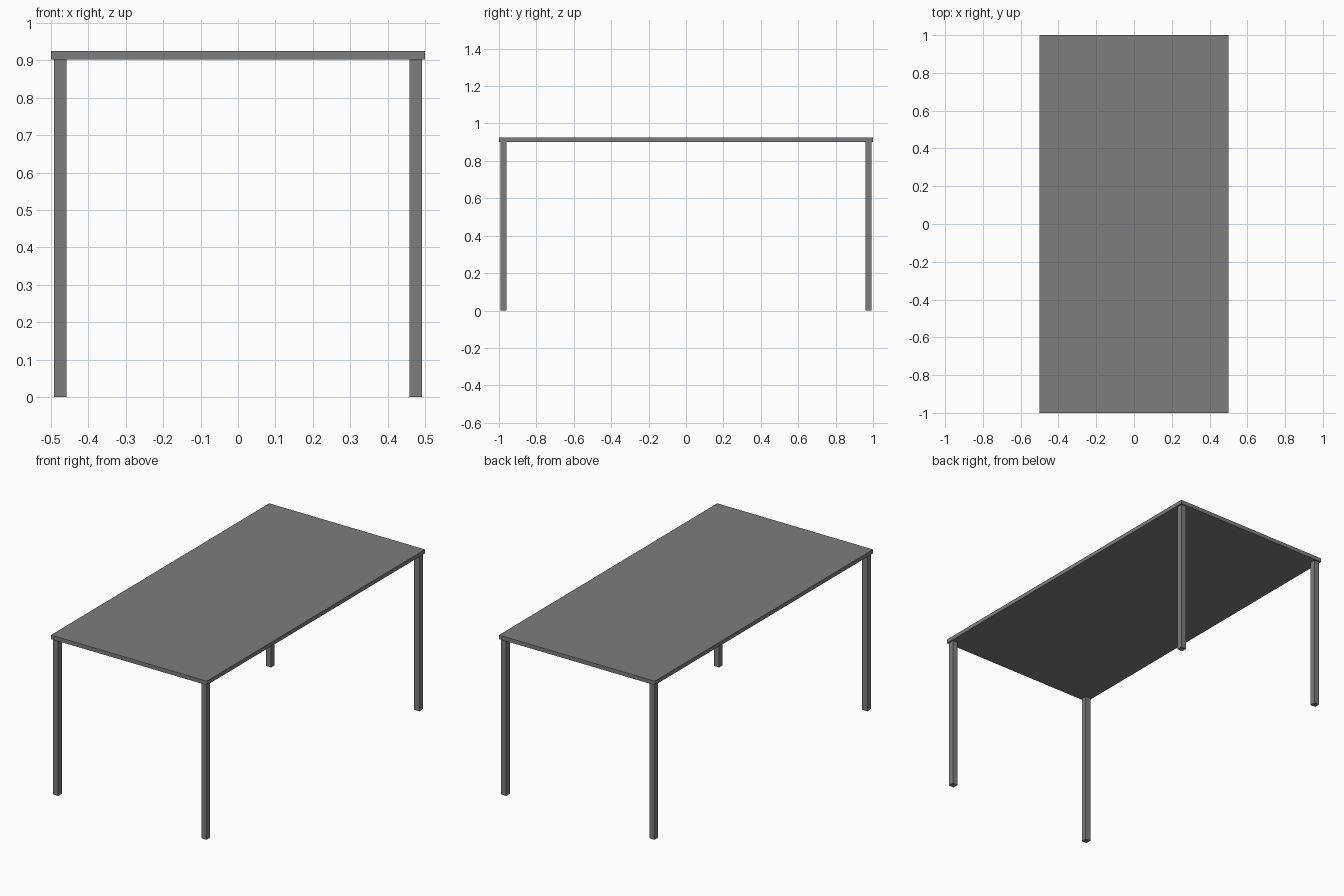
import bpy

if "Cube" in bpy.data.objects:
    bpy.data.objects.remove(bpy.data.objects["Cube"])

TOP_Z = 0.925      # upper surface of the table
TOP_T = 0.023      # slab thickness
LEG = 0.033        # square leg width
INSET = 0.008      # leg inset from slab edge

# Dark grey finish shared by all parts
grey = bpy.data.materials.new("dark_grey")
grey.diffuse_color = (0.205, 0.205, 0.205, 1)
grey.use_nodes = True
grey.node_tree.nodes["Principled BSDF"].inputs["Base Color"].default_value = grey.diffuse_color


def box(name, centre, size):
    bpy.ops.mesh.primitive_cube_add(size=1, location=centre)
    ob = bpy.context.object
    ob.name = name
    ob.scale = size
    bpy.ops.object.transform_apply(location=False, rotation=False, scale=True)
    ob.data.materials.append(grey)
    return ob


# Table top slab
box("table_top", (0, 0, TOP_Z - TOP_T / 2), (1.0, 2.0, TOP_T))

# Four square legs just inside the corners
leg_h = TOP_Z - TOP_T
for side, sx in (("left", -1), ("right", 1)):
    for end, sy in (("front", -1), ("back", 1)):
        x = sx * (0.5 - INSET - LEG / 2)
        y = sy * (1.0 - INSET - LEG / 2)
        box(f"{end}_{side}_leg", (x, y, leg_h / 2), (LEG, LEG, leg_h))
